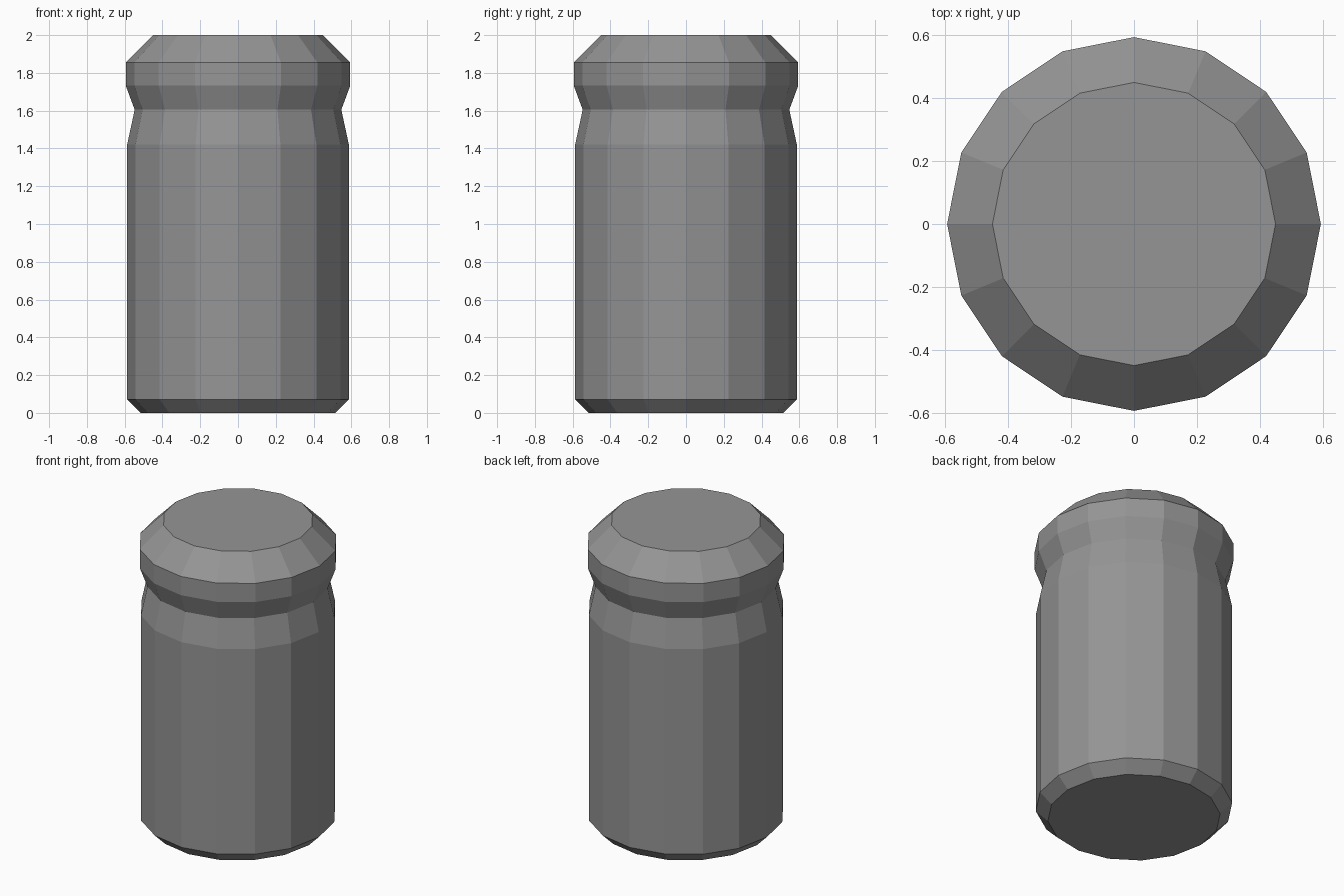
import bpy
import bmesh
from math import cos, sin, tau

cube = bpy.data.objects.get("Cube")
if cube:
    bpy.data.objects.remove(cube, do_unlink=True)

SIDES = 16


def make_material(name, color):
    mat = bpy.data.materials.new(name)
    mat.use_nodes = True
    mat.diffuse_color = color
    mat.node_tree.nodes["Principled BSDF"].inputs["Base Color"].default_value = color
    return mat


def lathe(name, profile, mat):
    """Turn a (radius, height) profile into a closed, faceted solid."""
    bm = bmesh.new()
    rings = [
        [bm.verts.new((r * cos(tau * i / SIDES), r * sin(tau * i / SIDES), z))
         for i in range(SIDES)]
        for r, z in profile
    ]
    for low, high in zip(rings, rings[1:]):
        for i in range(SIDES):
            j = (i + 1) % SIDES
            bm.faces.new((low[i], low[j], high[j], high[i]))
    bm.faces.new(reversed(rings[0]))
    bm.faces.new(rings[-1])
    mesh = bpy.data.meshes.new(name)
    bm.to_mesh(mesh)
    bm.free()
    mesh.materials.append(mat)
    obj = bpy.data.objects.new(name, mesh)
    bpy.context.collection.objects.link(obj)
    return obj


grey = make_material("mid grey", (0.3, 0.3, 0.3, 1))

# Chamfered foot, straight body, pinched neck and bevelled cap
lathe("canister", [
    (0.515, 0), (0.587, 0.072), (0.587, 1.42), (0.547, 1.605),
    (0.594, 1.732), (0.594, 1.855), (0.45, 2),
], grey)
